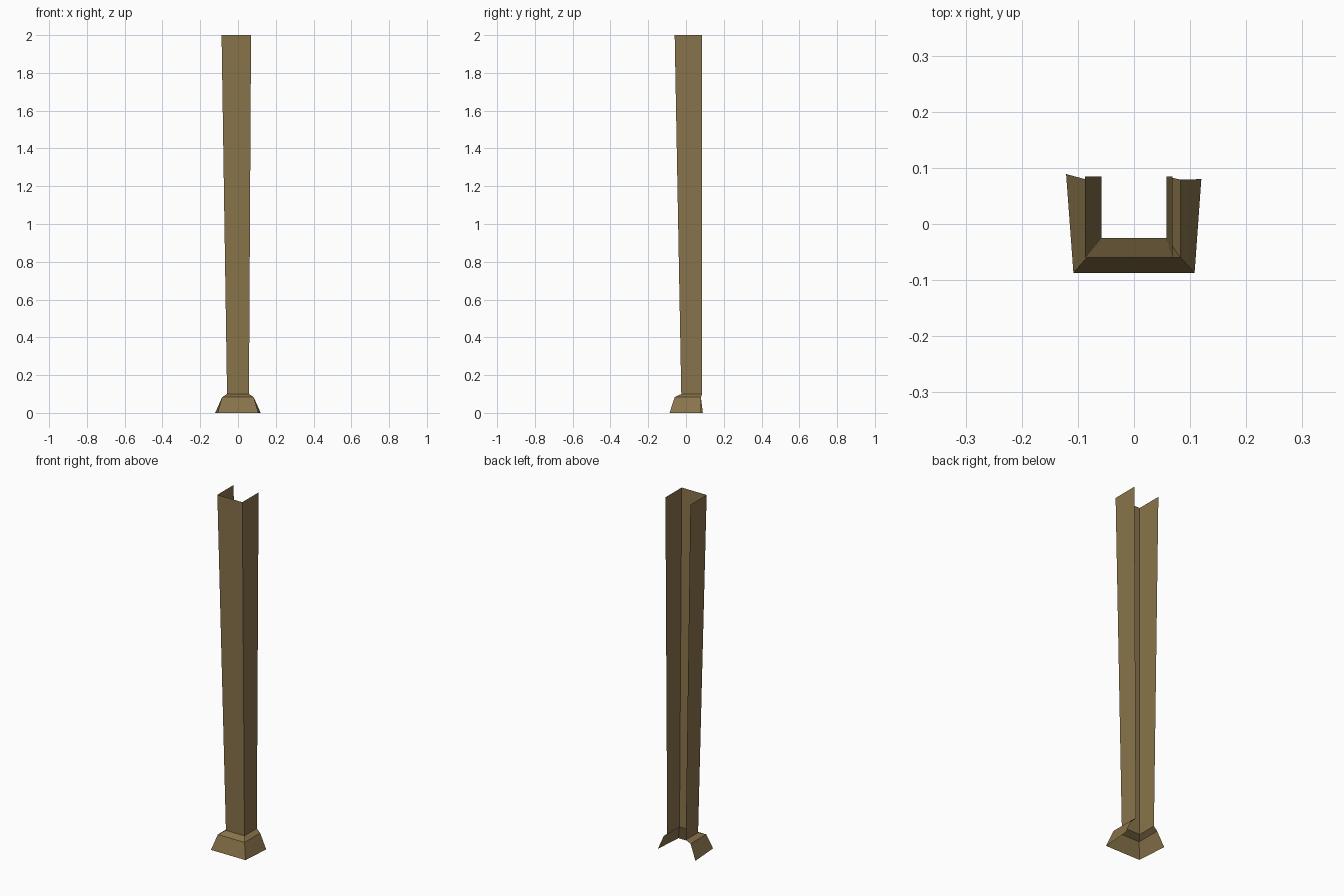
import bpy

if "Cube" in bpy.data.objects:
    bpy.data.objects.remove(bpy.data.objects["Cube"])

mat = bpy.data.materials.new("olive brown")
mat.diffuse_color = (0.25, 0.175, 0.07, 1)
mat.use_nodes = True
mat.node_tree.nodes["Principled BSDF"].inputs["Base Color"].default_value = mat.diffuse_color


def open_sheet(name, rings):
    """Join U-shaped rings (back-left, front-left, front-right, back-right) into an open shell."""
    verts = [p for ring in rings for p in ring]
    faces = []
    for r in range(len(rings) - 1):
        for i in range(3):
            a = r * 4 + i
            faces.append((a, a + 1, a + 5, a + 4))
    me = bpy.data.meshes.new(name)
    me.from_pydata(verts, [], faces)
    me.materials.append(mat)
    ob = bpy.data.objects.new(name, me)
    bpy.context.collection.objects.link(ob)
    return ob


def u_ring(z, left, right, front, back):
    return [(left, back, z), (left, front, z), (right, front, z), (right, back, z)]


# Shared rings between the parts
foot = [(-0.121, 0.089, 0), (-0.108, -0.087, 0), (0.108, -0.087, 0), (0.12, 0.08, 0)]
shoulder = u_ring(0.083, -0.084, 0.083, -0.06, 0.079)
neck = u_ring(0.1, -0.058, 0.058, -0.025, 0.085)
top = u_ring(2.0, -0.087, 0.069, -0.06, 0.085)

# Flared foot with a sloped lip, open at the back
open_sheet("post_base", [foot, shoulder, neck])
# Tall shaft widening upward, open at the back and top
open_sheet("post_shaft", [neck, top])
